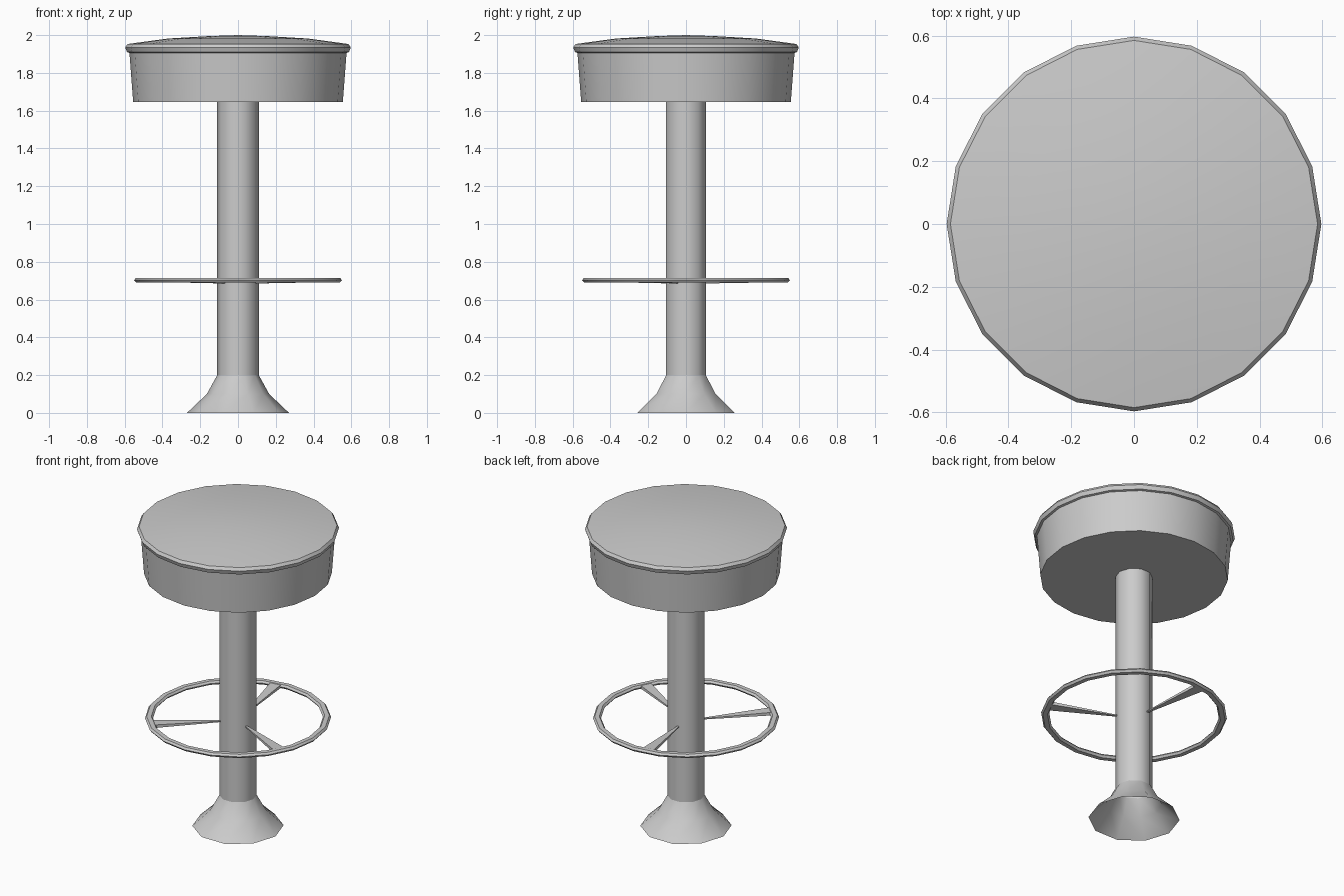
import bpy, bmesh, math
from mathutils import Matrix, Vector

cube = bpy.data.objects.get("Cube")
if cube:
    bpy.data.objects.remove(cube, do_unlink=True)

# One plain grey for the whole stool
grey = bpy.data.materials.new("plain grey")
grey.use_nodes = True
colour = (0.6, 0.6, 0.6, 1)
grey.diffuse_color = colour
grey.node_tree.nodes["Principled BSDF"].inputs["Base Color"].default_value = colour


def finish(bm, name, smooth_angle):
    mesh = bpy.data.meshes.new(name)
    bmesh.ops.recalc_face_normals(bm, faces=bm.faces)
    bm.to_mesh(mesh)
    bm.free()
    mesh.materials.append(grey)
    obj = bpy.data.objects.new(name, mesh)
    bpy.context.collection.objects.link(obj)
    bpy.ops.object.select_all(action='DESELECT')
    obj.select_set(True)
    bpy.context.view_layer.objects.active = obj
    bpy.ops.object.shade_smooth_by_angle(angle=math.radians(smooth_angle))
    return obj


def lathe(name, profile, sides, closed=False, smooth_angle=40):
    """Spin a (radius, height) profile around z."""
    bm = bmesh.new()
    verts = [bm.verts.new((r, 0, z)) for r, z in profile]
    pairs = list(zip(verts, verts[1:]))
    if closed:
        pairs.append((verts[-1], verts[0]))
    edges = [bm.edges.new(p) for p in pairs]
    bmesh.ops.spin(bm, geom=verts + edges, cent=(0, 0, 0), axis=(0, 0, 1),
                   angle=math.tau, steps=sides, use_duplicate=False)
    bmesh.ops.remove_doubles(bm, verts=bm.verts, dist=0.0005)
    return finish(bm, name, smooth_angle)


# Hollow flared foot and column
lathe("flared_base", [(0.27, 0), (0.165, 0.1), (0.11, 0.2)], 10)
lathe("column", [(0.11, 0.2), (0.11, 1.65)], 10)

# Seat: tapered skirt with a flat underside, and a domed cushion with a rolled rim
lathe("seat_skirt", [(0, 1.645), (0.555, 1.645), (0.575, 1.91)], 20)
lathe("seat_cushion", [(0.57, 1.905), (0.588, 1.91), (0.597, 1.935), (0.585, 1.953),
                       (0.37, 1.982), (0.15, 1.995), (0, 2.0)], 20)

# Foot ring with a flattened six-sided section
lathe("foot_ring", [(0.55, 0.703), (0.54, 0.715), (0.512, 0.715),
                    (0.502, 0.703), (0.512, 0.69), (0.54, 0.69)], 20,
      closed=True, smooth_angle=50)


# Three spokes, tapering inward from the ring to the column
def spoke(name, degrees):
    bm = bmesh.new()
    bmesh.ops.create_cube(bm, size=1)
    for v in bm.verts:
        outer = v.co.x > 0
        width, depth = (0.07, 0.02) if outer else (0.012, 0.006)
        v.co = Vector((0.508 if outer else 0.1, v.co.y * width,
                       v.co.z * depth + (0.702 if outer else 0.688)))
    bm.transform(Matrix.Rotation(math.radians(degrees), 4, 'Z'))
    finish(bm, name, 30)


for label, angle in (("back", 99), ("front_left", 333), ("front_right", 225)):
    spoke("spoke_" + label, angle)
